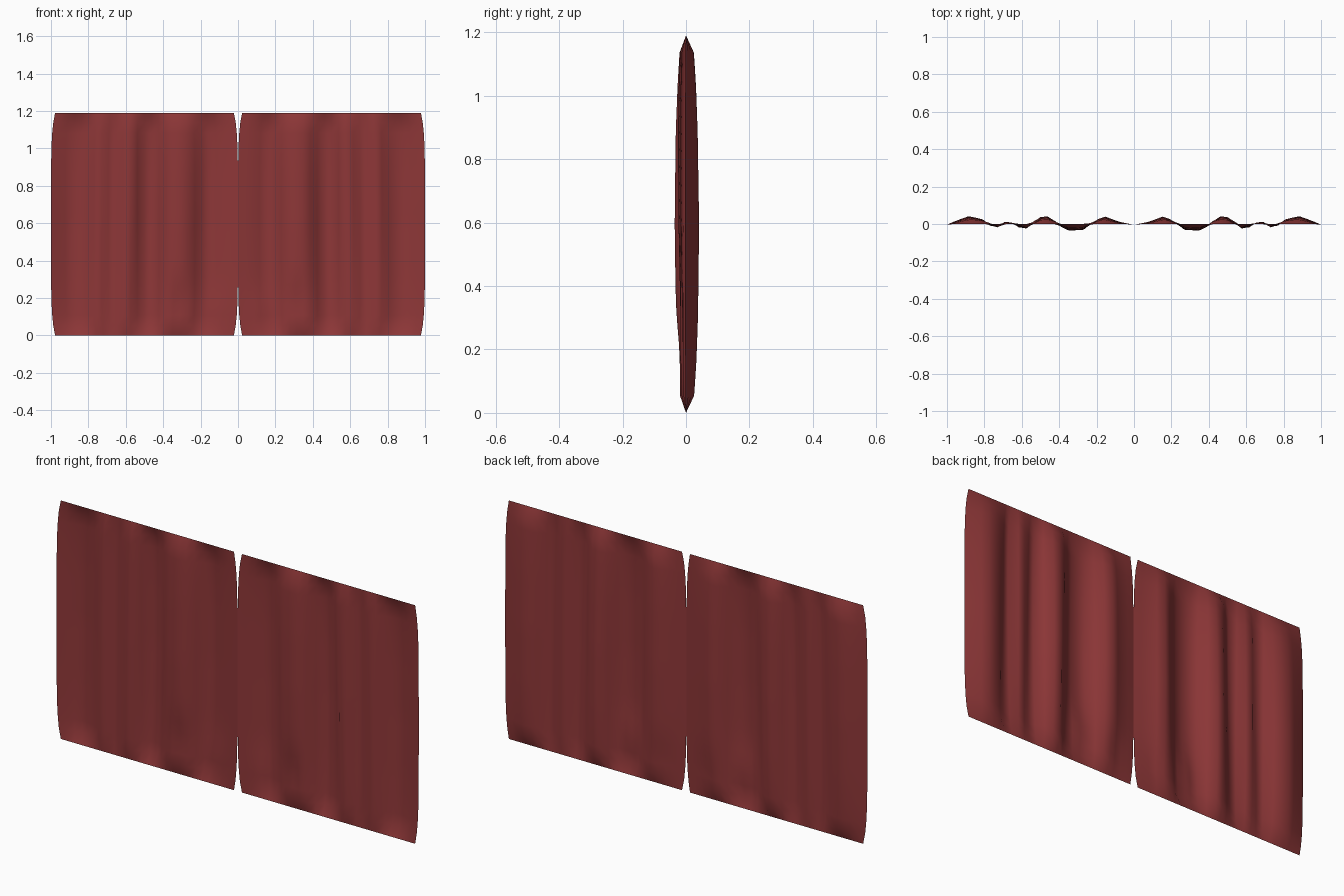
import bpy, bmesh, math

if "Cube" in bpy.data.objects:
    bpy.data.objects.remove(bpy.data.objects["Cube"])

HEIGHT = 1.19
COLS, ROWS = 26, 22

# Fold depth across one panel: (distance from centre gap, y)
FOLDS = [(0.0, -0.004), (0.08, 0.012), (0.16, 0.042), (0.22, 0.012), (0.26, -0.03),
         (0.35, -0.036), (0.40, -0.01), (0.45, 0.042), (0.51, 0.036), (0.55, 0.0),
         (0.59, -0.035), (0.65, 0.008), (0.70, 0.012), (0.745, -0.03),
         (0.80, 0.022), (0.88, 0.043), (0.94, 0.022), (1.0, -0.003)]
# Swell of the folds with distance from the pinned top or bottom edge
SWELL = [(0.0, 0.0), (0.054, 0.6), (0.15, 0.76), (0.3, 0.9), (0.6, 1.0)]


def lerp_table(table, t):
    for (a, va), (b, vb) in zip(table, table[1:]):
        if t <= b:
            return va + (vb - va) * max(0.0, t - a) / (b - a)
    return table[-1][1]


def bump(x, z, cx, cz, rx, rz):
    return math.exp(-((x - cx) / rx) ** 2 - ((z - cz) / rz) ** 2)


def cloth_point(u, z):
    """Position on the right-hand panel; u runs 0..1 outward from the gap."""
    edge = min(z, HEIGHT - z)
    # Side hems pull in near the pinned edges
    inset = 0.022 * math.exp(-edge / 0.09)
    x = inset + u * (1 - 2 * inset)
    # Folds lean slightly outward towards the floor
    lean = 0.02 * math.sin(math.pi * u) * (0.5 - z / HEIGHT)
    y = lerp_table(FOLDS, u - lean)
    # Small creases near the floor
    y += 0.022 * bump(u, z, 0.31, 0.17, 0.04, 0.12)
    y -= 0.012 * bump(u, z, 0.12, 0.12, 0.05, 0.10)
    return x, y * lerp_table(SWELL, edge), z


def make_curtain(name, side, mat):
    bm = bmesh.new()
    grid = []
    for r in range(ROWS + 1):
        row = []
        for c in range(COLS + 1):
            x, y, z = cloth_point(c / COLS, HEIGHT * r / ROWS)
            row.append(bm.verts.new((side * x, y, z)))
        grid.append(row)
    for r in range(ROWS):
        for c in range(COLS):
            quad = [grid[r][c], grid[r][c + 1], grid[r + 1][c + 1], grid[r + 1][c]]
            face = bm.faces.new(quad if side > 0 else quad[::-1])
            face.smooth = True
    mesh = bpy.data.meshes.new(name)
    bm.to_mesh(mesh)
    bm.free()
    mesh.materials.append(mat)
    obj = bpy.data.objects.new(name, mesh)
    bpy.context.collection.objects.link(obj)


# Dark red fabric
fabric = bpy.data.materials.new("dark_red_fabric")
fabric.diffuse_color = (0.27, 0.038, 0.039, 1)
fabric.use_nodes = True
fabric.node_tree.nodes["Principled BSDF"].inputs["Base Color"].default_value = fabric.diffuse_color

# Mirrored pair of panels
make_curtain("right_curtain", 1, fabric)
make_curtain("left_curtain", -1, fabric)
